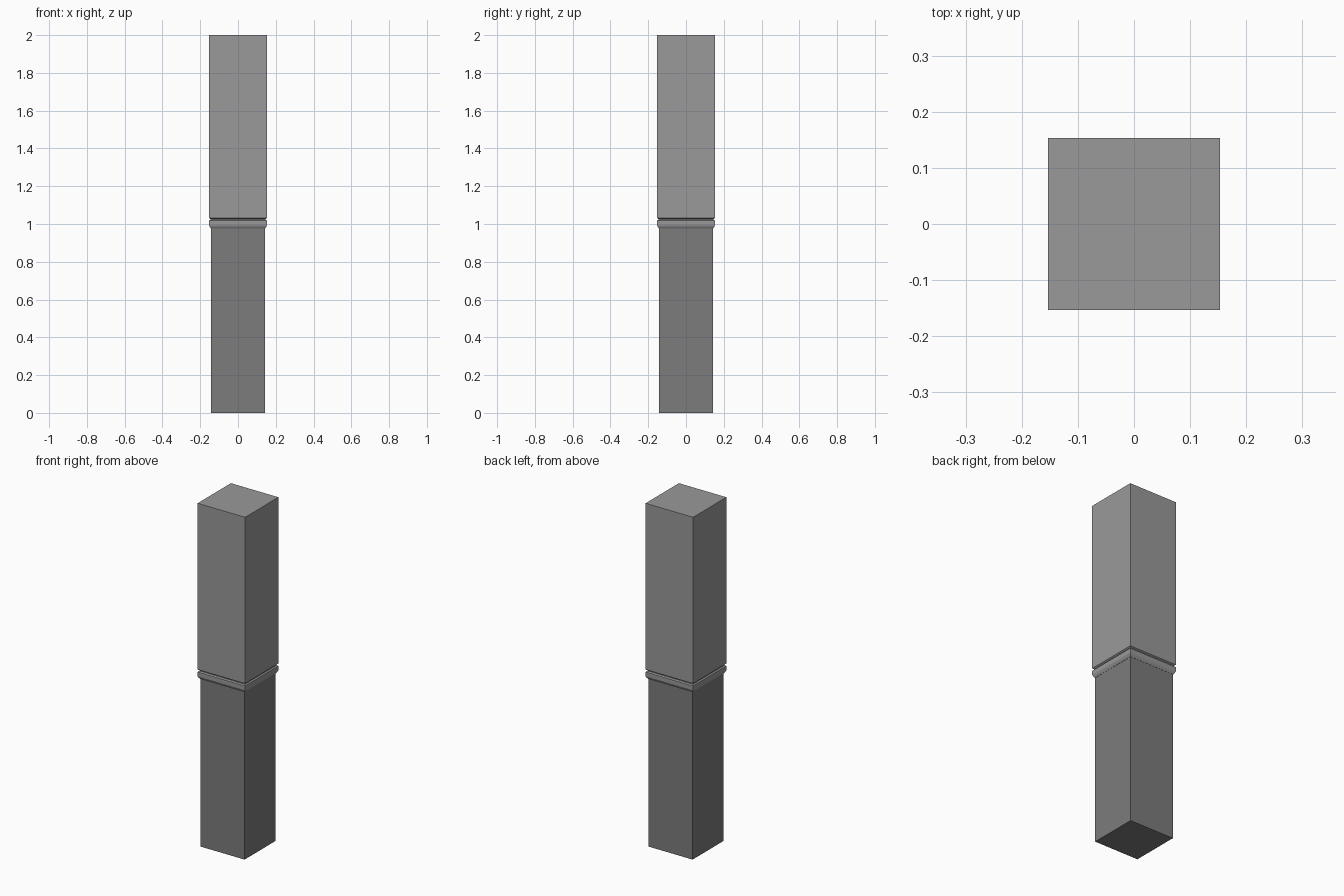
import bpy, bmesh

if "Cube" in bpy.data.objects:
    bpy.data.objects.remove(bpy.data.objects["Cube"])


def grey(name, v):
    m = bpy.data.materials.new(name)
    m.diffuse_color = (v, v, v, 1)
    m.use_nodes = True
    m.node_tree.nodes["Principled BSDF"].inputs["Base Color"].default_value = m.diffuse_color
    return m


def square_stack(name, profile, mat):
    """Skin square rings given as (half width, height) and cap both ends."""
    bm = bmesh.new()
    rings = [[bm.verts.new((sx * h, sy * h, z))
              for sx, sy in ((-1, -1), (1, -1), (1, 1), (-1, 1))]
             for h, z in profile]
    for a, b in zip(rings, rings[1:]):
        for i in range(4):
            j = (i + 1) % 4
            bm.faces.new((a[i], a[j], b[j], b[i]))
    bm.faces.new(rings[0][::-1])
    bm.faces.new(rings[-1])
    me = bpy.data.meshes.new(name)
    bm.to_mesh(me)
    bm.free()
    me.materials.append(mat)
    ob = bpy.data.objects.new(name, me)
    bpy.context.collection.objects.link(ob)
    return ob


# Narrower, darker lower shaft
square_stack("lower_shaft", [(0.142, 0), (0.142, 0.98)], grey("dark_grey", 0.2))

# Upper shaft with chamfered lip and a shallow groove above it
square_stack("upper_shaft", [
    (0.143, 0.975), (0.149, 0.984), (0.153, 0.993),
    (0.153, 1.018), (0.146, 1.023), (0.146, 1.027), (0.153, 1.032),
    (0.153, 2.0)], grey("mid_grey", 0.32))
